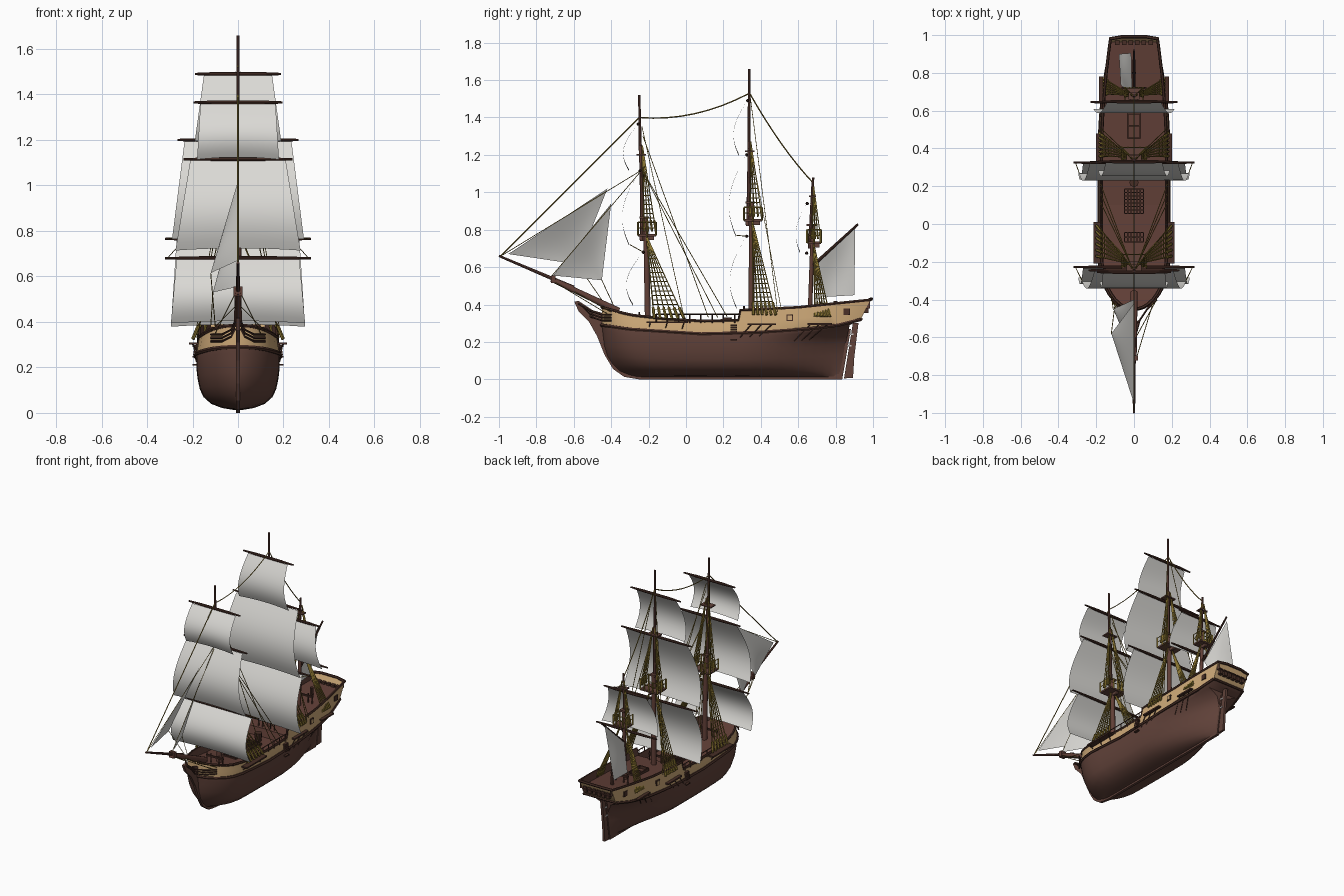
import bpy, bmesh, math
from mathutils import Vector

if "Cube" in bpy.data.objects:
    bpy.data.objects.remove(bpy.data.objects["Cube"])

def mat(name, r, g, b):
    m = bpy.data.materials.new(name)
    m.diffuse_color = (r, g, b, 1)
    m.use_nodes = True
    m.node_tree.nodes["Principled BSDF"].inputs["Base Color"].default_value = m.diffuse_color
    return m

HULL = mat("hull_brown", 0.12, 0.055, 0.042)
TAN = mat("tan_planking", 0.62, 0.40, 0.19)
DARK = mat("dark_wood", 0.065, 0.028, 0.02)
DECK = mat("deck_brown", 0.12, 0.05, 0.038)
SAIL = mat("sail_canvas", 0.71, 0.70, 0.67)
ROPE = mat("rope_olive", 0.25, 0.175, 0.03)
IRON = mat("pale_iron", 0.6, 0.6, 0.6)

def finish(name, bm, mats, smooth=False):
    bmesh.ops.recalc_face_normals(bm, faces=bm.faces)
    me = bpy.data.meshes.new(name)
    bm.to_mesh(me)
    bm.free()
    ob = bpy.data.objects.new(name, me)
    bpy.context.collection.objects.link(ob)
    for m in mats:
        me.materials.append(m)
    if smooth:
        bpy.ops.object.select_all(action='DESELECT')
        ob.select_set(True)
        bpy.context.view_layer.objects.active = ob
        bpy.ops.object.shade_smooth_by_angle(angle=math.radians(40))
    return ob

def interp(x, pts):
    if x <= pts[0][0]:
        return pts[0][1]
    for (a, p), (b, q) in zip(pts, pts[1:]):
        if x <= b:
            return p + (q - p) * (x - a) / (b - a)
    return pts[-1][1]

def tube(bm, pts, r, n=4):
    pts = [Vector(p) for p in pts]
    rad = r if isinstance(r, list) else [r] * len(pts)
    rings = []
    for i, p in enumerate(pts):
        q = (pts[min(i + 1, len(pts) - 1)] - pts[max(i - 1, 0)]).to_track_quat('Z', 'Y')
        rings.append([bm.verts.new(p + q @ Vector((rad[i] * math.cos(j * math.tau / n), rad[i] * math.sin(j * math.tau / n), 0))) for j in range(n)])
    for a, b in zip(rings, rings[1:]):
        for j in range(n):
            bm.faces.new((a[j], a[(j + 1) % n], b[(j + 1) % n], b[j]))
    bm.faces.new(rings[0])
    bm.faces.new(rings[-1])

def box(bm, c, s):
    vs = bmesh.ops.create_cube(bm, size=1)["verts"]
    for v in vs:
        v.co = Vector(c) + Vector([v.co[i] * s[i] for i in range(3)])

def plate(name, outline, half, m):
    # side profile (y, z) extruded across x
    bm = bmesh.new()
    f = bm.faces.new([bm.verts.new((-half, y, z)) for y, z in outline])
    g = bmesh.ops.extrude_face_region(bm, geom=[f])["geom"]
    bmesh.ops.translate(bm, verts=[v for v in g if isinstance(v, bmesh.types.BMVert)], vec=(2 * half, 0, 0))
    return finish(name, bm, [m])

# ---- hull shape: Y = station, k = 0 keel, 1 wale, 2 rail ----
def zlow(Y): return interp(Y, [(-.45, .29), (-.3, .268), (.1, .243), (.4, .25), (.7, .27), (.85, .288), (.985, .32)])
def ztop(Y): return interp(Y, [(-.45, .385), (-.3, .345), (-.1, .322), (.1, .312), (.28, .317), (.29, .37), (.6, .385), (.985, .425)])

def hull_pt(Y, k):
    u = (Y + .45) / 1.435
    yb = interp(k, [(0, -.27), (.04, -.31), (.12, -.36), (.25, -.395), (.4, -.42), (.6, -.437), (1, -.45)])
    ys = interp(k, [(0, .825), (.6, .855), (.9, .875), (1, .935), (2, .985)])
    B = interp(k, [(0, .012), (.04, .07), (.12, .118), (.25, .152), (.4, .168), (.6, .178), (.8, .183), (1, .183), (2, .172)])
    e = interp(k, [(0, .05), (.6, .04), (.8, .2), (.9, .58), (1, .66), (2, .72)])
    s = max(0, 1 - (Y + .45) / .30)
    f = (1 - s ** 2.2) ** interp(k, [(0, .9), (.5, .62), (1, .5)])
    t = max(0, (Y - .35) / .635)
    f *= 1 - (1 - e) * t ** interp(k, [(0, 1.4), (.6, 2.0), (1, 2.3), (2, 1.9)])
    z = .012 + k * (zlow(Y) - .012) if k <= 1 else zlow(Y) + (k - 1) * (ztop(Y) - zlow(Y))
    return Vector((max(B * f, .007), yb + u * (ys - yb), z))

STN = [-.45, -.447, -.44, -.425, -.4, -.37, -.33, -.28, -.2, -.1, 0, .1, .2, .28, .29, .36, .44, .52, .6, .67, .74, .8, .86, .91, .95, .985]
LEV = [2, 1.5, 1, .9, .8, .6, .4, .25, .12, .04, 0]
bm = bmesh.new()
rings = []
for Y in STN:
    P = [hull_pt(Y, k) for k in LEV]
    rings.append([bm.verts.new(p) for p in P] + [bm.verts.new((-p.x, p.y, p.z)) for p in reversed(P)])
N = len(LEV)
for a, b in zip(rings, rings[1:]):
    for j in range(2 * N - 1):
        bm.faces.new((a[j], a[j + 1], b[j + 1], b[j])).material_index = 1 if min(j, 2 * N - 2 - j) < 2 else 0
for ring in (rings[0], rings[-1]):      # stem and transom caps
    for j in range(N - 1):
        bm.faces.new((ring[j], ring[j + 1], ring[-2 - j], ring[-1 - j])).material_index = 1 if j < 2 else 0
finish("hull", bm, [HULL, TAN], True)

# deck with inner bulwarks
bm = bmesh.new()
prev = None
for Y in STN[2:]:
    p = hull_pt(Y, 2)
    w, zd = max(p.x - .008, .004), p.z - .045
    row = [bm.verts.new(c) for c in ((w, p.y, p.z), (w, p.y, zd), (0, p.y, zd + .004), (-w, p.y, zd), (-w, p.y, p.z))]
    if prev:
        for j in range(4):
            bm.faces.new((prev[j], prev[j + 1], row[j + 1], row[j])).material_index = 0 if j in (1, 2) else 1
    prev = row
finish("deck", bm, [DECK, HULL])

# rails, wales and side fittings
bm = bmesh.new()
for s in (1, -1):
    def side(Y, k, out=0):
        p = hull_pt(Y, k)
        return (s * (p.x + out), p.y, p.z)
    tube(bm, [side(Y, 2) for Y in STN], .008, 6)
    tube(bm, [side(Y, 1) for Y in STN], .010, 6)
    for y0, y1, k, w in ((-.21, .01, 1.75, .04), (.33, .48, 1.35, .022), (.65, .78, 1.2, .022)):    # channels
        c = hull_pt((y0 + y1) / 2, k)
        box(bm, (s * (c.x + w / 2), (y0 + y1) / 2, c.z), (w, y1 - y0, .01))
        for i in range(3):
            y = y0 + .02 + i * (y1 - y0 - .04) / 2
            tube(bm, [(s * (c.x + w * .7), y, c.z), side(y, k - .45)], .003)
    for i in range(6):                                       # boarding steps
        p = hull_pt(.255, .85 + i * .15)
        box(bm, (s * (p.x + .006), .255, p.z), (.02, .035, .008))
    tube(bm, [(s * .175, y, .348) for y in (-.16, 0, .12, .28)], .004)
    for i in range(8):
        y = -.16 + i * .06
        tube(bm, [(s * .174, y, .30), (s * .175, y, .348)], .004)
    for y in (.57, .88):                                      # side ports
        p = hull_pt(y, 1.55)
        box(bm, (s * p.x, p.y, p.z), (.012, .035, .035))
    for d in (0, .025, .05):                                  # head rails
        tube(bm, [(s * .012, -.575 + d, .405 - d * .7), (s * .03, -.51, .365 - d * .6), (s * .07, -.45, .345 - d * .6), (s * .12, -.40, .345 - d * .6)], .005)
tube(bm, [(-.128, .98, .425), (-.06, .992, .43), (.06, .992, .43), (.128, .98, .425)], .009, 6)
tube(bm, [(-.12, .937, .322), (.12, .937, .322)], .008, 6)
for i in range(6):                                            # stern windows
    box(bm, (-.0875 + i * .035, .962, .374), (.024, .028, .04))
finish("rails_and_fittings", bm, [DARK])
bm = bmesh.new()
for s in (1, -1):
    p = hull_pt(.57, 1.55)
    box(bm, (s * (p.x + .005), p.y, p.z), (.008, .024, .024))
finish("port_lids", bm, [TAN])

plate("keel_and_stem", [(.835, 0), (-.25, 0), (-.33, .013), (-.39, .055), (-.435, .13), (-.475, .23), (-.52, .31), (-.575, .365), (-.597, .415),
      (-.575, .42), (-.5, .37), (-.43, .35), (-.40, .2), (-.3, .05), (-.2, .02), (.75, .02), (.83, .27), (.882, .27)], .009, HULL)
plate("rudder", [(.845, .005), (.893, .008), (.90, .12), (.922, .30), (.892, .30)], .008, HULL)
bm = bmesh.new()
for y, z in ((.875, .18), (.884, .24)):
    box(bm, (y * 0, y, z), (.02, .022, .008))
finish("rudder_hinges", bm, [IRON])

# deck hatches, gratings and furniture
bm = bmesh.new()
for y, z, w, l in ((.12, .278, .1, .13), (-.07, .282, .1, .05)):
    n = int(l / .018)
    for i in range(7):
        box(bm, (-w / 2 + i * w / 6, y, z), (.006, l, .014))
    for i in range(n + 1):
        box(bm, (0, y - l / 2 + i * l / n, z), (w, .006, .014))
for x in (-.033, .033):
    box(bm, (x, .52, .345), (.008, .13, .02))
for y in (.455, .52, .585):
    box(bm, (0, y, .345), (.07, .008, .02))
for y in (-.25, .31, .72):                                   # pin rails
    z = ztop(y) - .01
    box(bm, (0, y, z + .012), (.13, .012, .01))
    for x in (-.06, -.03, .03, .06):
        tube(bm, [(x, y, z - .04), (x, y, z + .03)], .005)
tube(bm, [(0, .22, .27), (0, .22, .33)], [.02, .025], 8)
tube(bm, [(0, .80, .36), (0, .80, .42)], .012, 6)
finish("deck_furniture", bm, [DARK])

# masts, bowsprit, tops: (base y, base z, top y, top z, top platform z, crosstree z)
MASTS = {"fore": (-.207, .28, -.25, 1.52, .77, 1.20), "main": (.346, .30, .338, 1.66, .85, 1.22), "mizzen": (.658, .33, .68, 1.08, .73, .98)}
for name, (y0, z0, y1, z1, zt, zc) in MASTS.items():
    my = lambda z: y0 + (y1 - y0) * (z - z0) / (z1 - z0)
    k = .75 if name == "mizzen" else 1
    bm = bmesh.new()
    tube(bm, [(0, my(z0) + .004, z0), (0, my(zt) + .008, zt + .1)], [.017 * k, .014 * k], 10)
    tube(bm, [(0, my(zt) - .008, zt - .03), (0, my(zc), zc + .05)], [.013 * k, .010 * k], 8)
    tube(bm, [(0, my(zc) - .004, zc - .04), (0, y1, z1)], [.009, .006], 8)
    finish(name + "_mast", bm, [DECK], True)
    bm = bmesh.new()
    yc, hw, hl = my(zt) + .015, .065 * k, .048 * k
    box(bm, (0, yc, zt), (2 * hw, 2 * hl, .012))
    box(bm, (0, yc, zt - .015), (.016, 1.6 * hl, .02))
    box(bm, (0, my(zt), zt + .095), (.04, .05, .012))
    box(bm, (0, my(zc), zc), (.08 * k, .05 * k, .008))
    finish(name + "_top", bm, [HULL])
    bm = bmesh.new()
    for x in (-hw, -hw / 2, 0, hw / 2, hw):
        for y in (yc - hl, yc, yc + hl):
            if abs(x) == hw or y > yc:
                tube(bm, [(x, y, zt), (x, y, zt + .07)], .006)
    for z in (zt + .04, zt + .07):
        tube(bm, [(-hw, yc - hl, z), (-hw, yc + hl, z), (hw, yc + hl, z), (hw, yc - hl, z)], .003)
    # lower and upper shrouds with ratlines
    b0, b1, bx, bz = {"fore": (-.17, -.01, .198, .325), "main": (.36, .48, .182, .345), "mizzen": (.69, .77, .16, .335)}[name]
    for s in (1, -1):
        for n, lo, hi in ((6, [(bx, b0, bz), (bx, b1, bz)], (.014, my(zt) + .012, zt)),
                          (4, [(hw, yc - hl * .3, zt + .02), (hw, yc + hl, zt + .02)], (.008, my(zc) + .006, zc + .05))):
            A, B, T = Vector(lo[0]), Vector(lo[1]), Vector(hi)
            for v in (A, B, T):
                v.x *= s
            for i in range(n):
                p = A.lerp(B, i / (n - 1))
                tube(bm, [p, T], .0036)
                tube(bm, [p, p.lerp(T, .13)], .008 if n == 6 else .006, 6)       # deadeyes
            steps = int((T.z - A.z) / .024)
            for i in range(2, steps):
                t = i / steps
                tube(bm, [A.lerp(T, t), B.lerp(T, t)], .0024, 4)
    finish(name + "_shrouds", bm, [ROPE])

bm = bmesh.new()
tube(bm, [(0, -.36, .365), (0, -.72, .535)], [.019, .014], 10)
tube(bm, [(0, -.60, .49), (0, -1.0, .66)], [.011, .006], 8)
box(bm, (0, -.71, .535), (.04, .025, .04))
finish("bowsprit", bm, [DECK], True)

# yards and square sails
def patch(name, fn, nu, nv):
    bm = bmesh.new()
    g = [[bm.verts.new(fn(i / nu, j / nv)) for j in range(nv + 1)] for i in range(nu + 1)]
    for i in range(nu):
        for j in range(nv):
            bm.faces.new((g[i][j], g[i + 1][j], g[i + 1][j + 1], g[i][j + 1]))
    bmesh.ops.remove_doubles(bm, verts=bm.verts, dist=1e-5)
    finish(name, bm, [SAIL], True)

def yard(name, y, z, w):
    bm = bmesh.new()
    tube(bm, [(-w, y, z), (-w * .5, y, z), (w * .5, y, z), (w, y, z)], [.005, .009, .009, .005], 8)
    finish(name, bm, [DARK], True)

for name, y, zt, zb, wy, wt, wb, belly in (
        ("fore_course", -.228, .68, .40, .32, .27, .295, .085), ("fore_topsail", -.245, 1.115, .72, .24, .21, .275, .09),
        ("fore_topgallant", -.255, 1.365, 1.12, .195, .165, .18, .075), ("main_course", .325, .765, .385, .32, .27, .295, .085),
        ("main_topsail", .325, 1.2, .77, .265, .235, .29, .09), ("main_topgallant", .33, 1.49, 1.2, .19, .15, .19, .07),
        ("mizzen_topsail", .648, .94, .68, .17, .145, .215, .055)):
    yard(name + "_yard", y, zt, wy)
    patch(name, lambda a, b: ((2 * b - 1) * (wt + (wb - wt) * a), y - .006 - belly * math.sin(math.pi * a * .8),
                              zt - .006 - (zt - zb) * a + .01 * a * (1 - (2 * b - 1) ** 2)), 12, 8)
yard("mizzen_lower_yard", .645, .675, .23)

# fore and aft sails
def quad(name, a, b, c, d, belly):
    a, b, c, d = map(Vector, (a, b, c, d))
    patch(name, lambda u, v: a.lerp(b, u).lerp(d.lerp(c, u), v) + Vector((-belly * math.sin(math.pi * u) * math.sin(math.pi * v), 0, 0)), 10, 8)
quad("outer_jib", (0, -.95, .67), (0, -.42, 1.02), (-.12, -.58, .615), (-.12, -.58, .615), .012)
quad("inner_jib", (0, -.71, .555), (0, -.40, .94), (-.11, -.45, .53), (-.11, -.45, .53), .012)
quad("spanker", (-.01, .685, .61), (-.015, .905, .81), (-.08, .90, .45), (-.07, .735, .44), .012)
bm = bmesh.new()
tube(bm, [(0, .68, .61), (0, .92, .83)], [.009, .006], 8)
finish("gaff", bm, [DARK], True)

# stays, backstays, sheets
bm = bmesh.new()
tube(bm, [(0, -.99, .66), (0, -.25, 1.40)], .0035)
tube(bm, [(0, -.25 + .59 * t, 1.40 + .13 * t - .18 * t * (1 - t)) for t in [i / 8 for i in range(9)]], .0035)
tube(bm, [(0, .34 + .34 * t, 1.53 - .48 * t - .12 * t * (1 - t)) for t in [i / 8 for i in range(9)]], .0035)
tube(bm, [(0, -.98, .665), (0, -.235, 1.12)], .002)
tube(bm, [(0, -.72, .55), (0, -.235, 1.12)], .002)
for s in (1, -1):
    for a, b in (((.01, -.235, 1.35), (.19, -.01, .33)), ((.01, -.235, 1.12), (.18, .17, .33)), ((.01, -.235, 1.12), (.18, .22, .335)),
                 ((.01, -.23, 1.3), (.18, .12, .33)), ((.01, .345, 1.5), (.18, .49, .36)), ((.01, .35, 1.22), (.18, .51, .37)),
                 ((.01, -.60, .47), (.12, -.40, .36)), ((.01, -.72, .53), (.10, -.42, .35)), ((.275, -.3, .72), (.31, -.228, .68)),
                 ((.29, .27, .77), (.31, .325, .765))):
        tube(bm, [(s * a[0], a[1], a[2]), (s * b[0], b[1], b[2])], .0022)
tube(bm, [(-.12, -.58, .615), (-.1, -.42, .38)], .002)
tube(bm, [(-.11, -.45, .53), (-.12, -.38, .38)], .002)
finish("rigging", bm, [ROPE])
